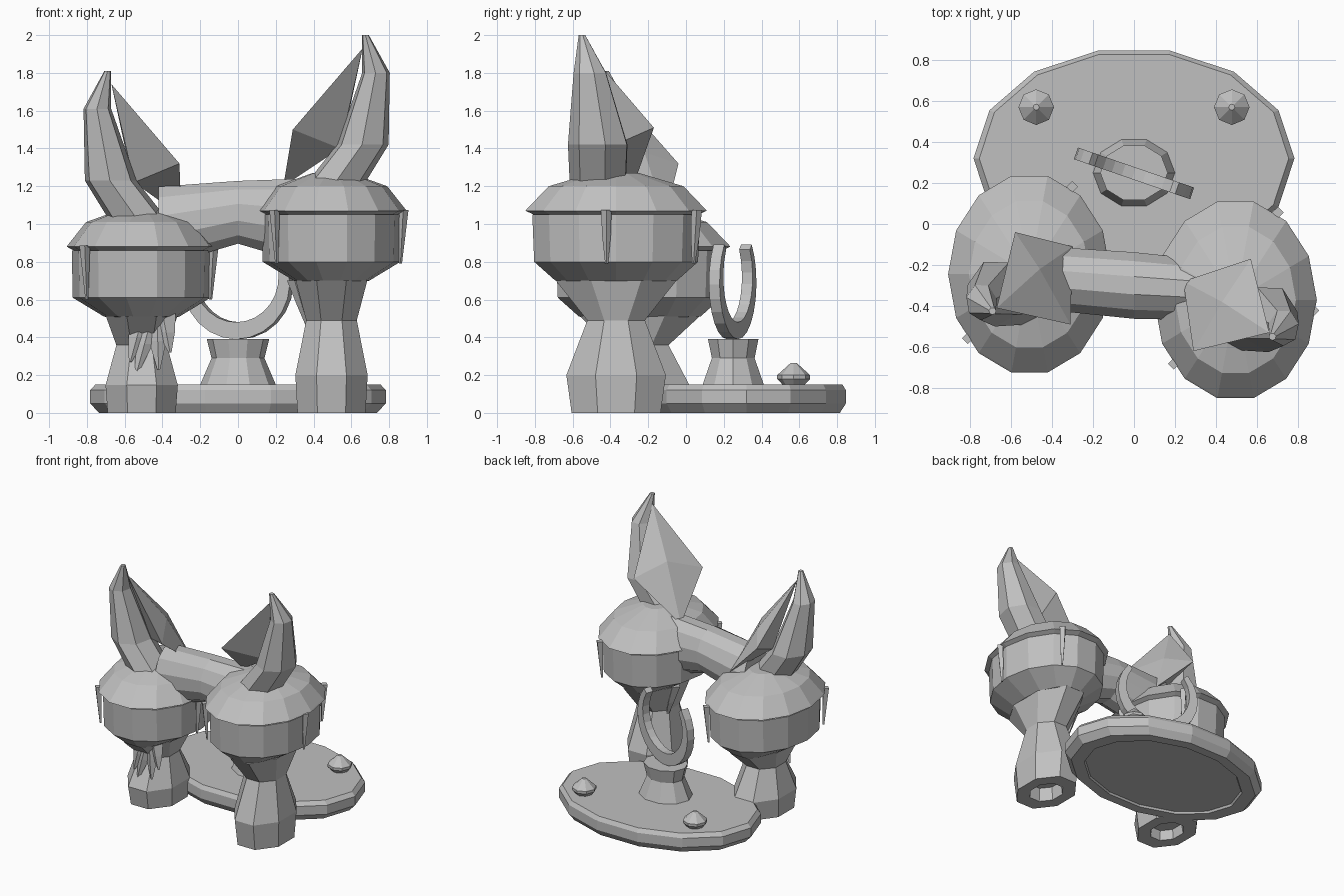
import bpy, bmesh
from math import sin, cos, pi, radians
from mathutils import Vector, Matrix

cube = bpy.data.objects.get("Cube")
if cube:
    bpy.data.objects.remove(cube, do_unlink=True)

stone = bpy.data.materials.new("grey_stone")
stone.use_nodes = True
stone.diffuse_color = (0.53, 0.53, 0.53, 1)
stone.node_tree.nodes["Principled BSDF"].inputs["Base Color"].default_value = (0.53, 0.53, 0.53, 1)


def finish(name, bm):
    bmesh.ops.recalc_face_normals(bm, faces=bm.faces)
    mesh = bpy.data.meshes.new(name)
    bm.to_mesh(mesh)
    bm.free()
    mesh.materials.append(stone)
    ob = bpy.data.objects.new(name, mesh)
    bpy.context.collection.objects.link(ob)
    return ob


def loft(name, rings):
    """Skin a row of equal point rings and cap both ends."""
    bm = bmesh.new()
    rows = [[bm.verts.new(p) for p in ring] for ring in rings]
    n = len(rows[0])
    for a, b in zip(rows, rows[1:]):
        for i in range(n):
            j = (i + 1) % n
            bm.faces.new((a[i], a[j], b[j], b[i]))
    bm.faces.new(rows[0])
    bm.faces.new(rows[-1])
    return finish(name, bm)


def ellipse(center, rx, ry, n, start=0.0, u=(1, 0, 0), v=(0, 1, 0)):
    c, u, v = Vector(center), Vector(u), Vector(v)
    angles = [start + 2 * pi * i / n for i in range(n)]
    return [c + u * rx * cos(a) + v * ry * sin(a) for a in angles]


def turned(name, x, y, profile, n, start=0.0):
    """Turned shape from (x radius, y radius, height) rows."""
    return loft(name, [ellipse((x, y, z), rx, ry, n, start) for rx, ry, z in profile])


def squashed(profile, k):
    return [(r, r * k, z) for r, z in profile]


def spike(name, top, tip, width, depth):
    """Four-sided tapering thorn."""
    loft(name, [ellipse(top, width, depth, 4),
                ellipse(Vector(top).lerp(Vector(tip), 0.5), width * 0.65, depth * 0.8, 4),
                ellipse(tip, 0.008, 0.008, 4)])


# Base plate with bevelled rim and recessed underside
turned("base_plate", 0, 0.32, squashed(
    [(0.62, 0.015), (0.63, 0), (0.735, 0), (0.783, 0.05), (0.783, 0.12), (0.755, 0.15)], 0.69), 14)

# Pedestal and studs on the plate
turned("pedestal", 0, 0.25, squashed(
    [(0.2, 0.1), (0.2, 0.15), (0.14, 0.29), (0.165, 0.39)], 0.85), 10)
for side in (-1, 1):
    turned("stud", side * 0.477, 0.57, squashed(
        [(0.05, 0.14), (0.087, 0.18), (0.087, 0.2), (0.015, 0.265)], 1), 8)

# Open ring standing on the pedestal, thinner toward its ends
turn = Matrix.Rotation(radians(-19), 3, "Z")
hoop = []
steps = 18
for i in range(steps + 1):
    t = i / steps
    a = radians(-222 + 264 * t)
    out = turn @ Vector((cos(a), 0, sin(a)))
    side = turn @ Vector((0, 0.03, 0))
    thick = 0.04 + 0.05 * sin(pi * t)
    mid = Vector((0, 0.247, 0.69))
    inner, outer = mid + out * (0.3 - thick), mid + out * 0.3
    hoop.append([inner - side, outer - side, outer + side, inner + side])
loft("open_ring", hoop)

# Two towers: stem, funnel bowl, roof, hanging thorns and curved horn
STEM = [(0.1, 0.13, 0.1), (0.11, 0.14, 0), (0.195, 0.255, 0), (0.207, 0.285, 0.2),
        (0.145, 0.165, 0.49), (0.205, 0.345, 0.7)]
BOWL = [(0.15, 0.25, 0.69), (0.2, 0.33, 0.7), (0.365, 0.445, 0.8), (0.37, 0.455, 1.05)]
ROOF = [(0.36, 1.05), (0.397, 1.07), (0.39, 1.08), (0.295, 1.2), (0.1, 1.27)]
THORNS = [(0.365, -0.05), (-0.29, -0.3), (0.2, 0.41)]
HORN = [(0.01, 0, 1.2, 0.16, 0.155), (0.165, 0, 1.42, 0.14, 0.165),
        (0.235, -0.045, 1.8, 0.075, 0.09), (0.18, -0.09, 2.0, 0.018, 0.018)]
for label, side, cx, cy, drop, height in (("left", 1, 0.495, -0.37, 0, 1),
                                          ("right", -1, -0.51, -0.245, -0.19, 0.732)):
    turned(label + "_stem", cx, cy, [(rx, ry, z * height) for rx, ry, z in STEM], 8, pi / 8)
    turned(label + "_bowl", cx, cy, [(rx, ry, z + drop) for rx, ry, z in BOWL], 14)
    turned(label + "_roof", cx, cy, [(r, r * 1.24, z + drop) for r, z in ROOF], 14)
    for dx, dy in THORNS:
        spike(label + "_thorn", (cx + dx * 1.04, cy + dy * 1.04, 1.075 + drop),
              (cx + dx, cy + dy, 0.79 + drop), 0.028, 0.028)
    hx, hy = (0.495, -0.46) if side > 0 else (-0.51, -0.335)
    loft(label + "_horn", [ellipse((hx + side * dx, hy + dy, z + drop), rx, ry, 7, 0.2)
                           for dx, dy, z, rx, ry in HORN])


# Kite-shaped crystal leaf behind each horn, raised on both faces
def leaf(name, corners, ridges):
    bm = bmesh.new()
    vs = [bm.verts.new(c) for c in corners]
    for ridge in ridges:
        peak = bm.verts.new(ridge)
        for i in range(4):
            bm.faces.new((vs[i], vs[(i + 1) % 4], peak))
    finish(name, bm)


leaf("left_leaf", [(0.66, -0.53, 1.93), (0.57, -0.17, 1.51), (0.24, -0.28, 1.2), (0.29, -0.62, 1.5)],
     [(0.43, -0.38, 1.6), (0.54, -0.42, 1.4)])
leaf("right_leaf", [(-0.67, -0.41, 1.74), (-0.58, -0.04, 1.32), (-0.3, -0.11, 1.04), (-0.31, -0.49, 1.32)],
     [(-0.46, -0.22, 1.38), (-0.55, -0.28, 1.22)])

# Bridge joining the heads, arched underneath
loft("bridge", [ellipse((x, y, z), ry, rz, 12, pi / 12, (0, 1, 0), (0, 0, 1))
                for x, y, z, ry, rz in ((-0.42, -0.265, 0.985, 0.16, 0.22), (0, -0.3, 1.062, 0.168, 0.172),
                                        (0.4, -0.325, 1.01, 0.15, 0.24))])

# Ragged fringe on the front of the lower stem, and a brace on the taller one
for x, tip_x, tip_z in ((-0.5, -0.57, 0.27), (-0.45, -0.54, 0.2), (-0.43, -0.42, 0.23), (-0.4, -0.36, 0.32)):
    spike("fringe", (x, -0.45, 0.53), (tip_x, -0.46, tip_z), 0.07, 0.025)
spike("brace", (0.3, -0.3, 0.7), (0.38, -0.3, 0.43), 0.04, 0.04)
